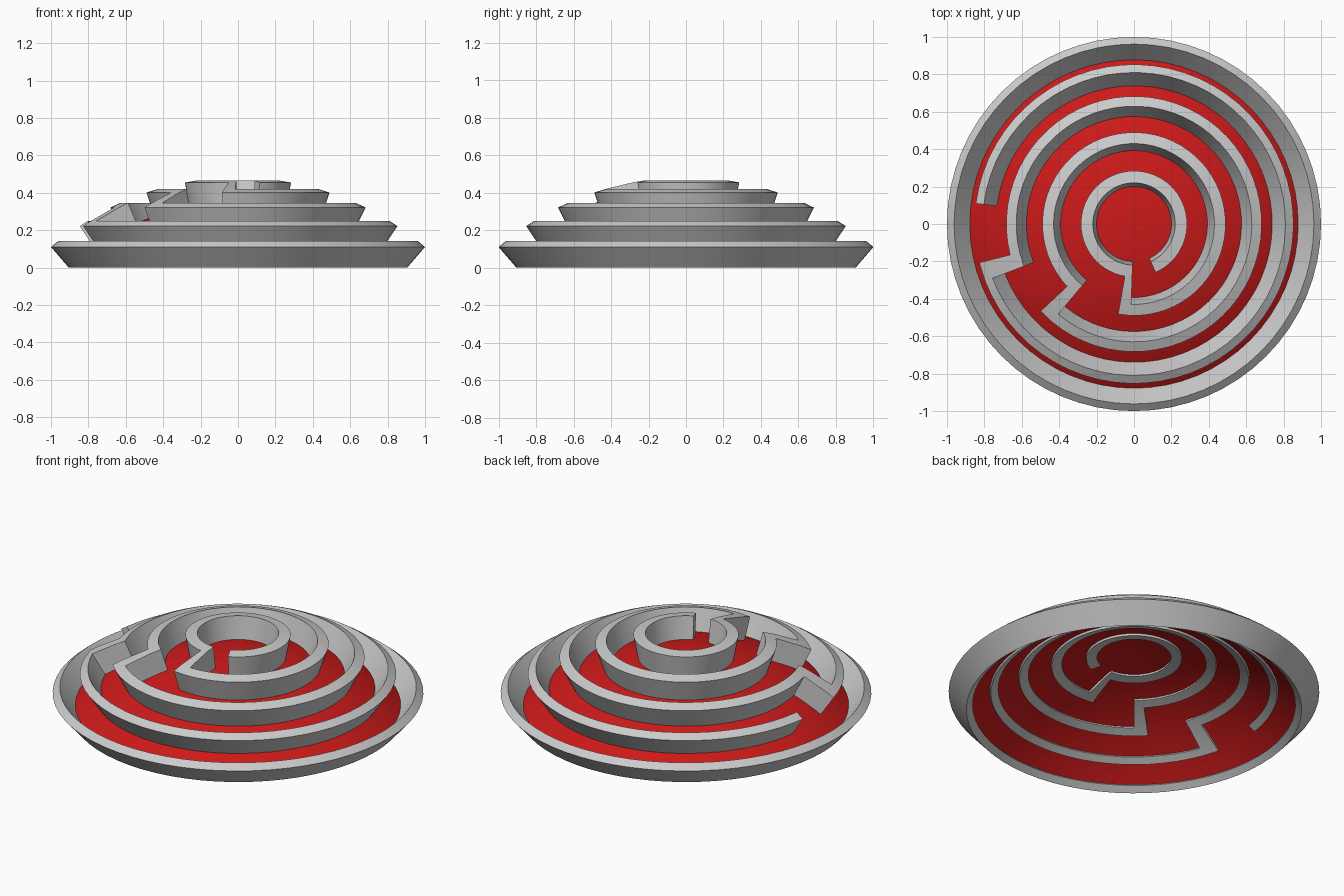
import bpy, bmesh, math
from mathutils import Vector

if "Cube" in bpy.data.objects:
    bpy.data.objects.remove(bpy.data.objects["Cube"])

CENTRE = Vector((0, 0, -1.05))       # centre of the sphere the dome is cut from
R_TOP = math.hypot(1.0, 1.16)        # radius through the wall tops
K_BASE = 0.905                       # wall foot radius / wall top radius
R_DOME = R_TOP * 0.913               # red shell radius
STEP = 360 / 64


def on_sphere(r, deg):
    """Point of the wall-top sphere at plan radius r and angle deg."""
    a = math.radians(deg)
    z = math.sqrt(R_TOP ** 2 - r * r) + CENTRE.z
    return Vector((r * math.cos(a), r * math.sin(a), z))


def cell(bm, r_out, r_in, a0, a1):
    corners = ((r_in, a0), (r_out, a0), (r_out, a1), (r_in, a1))
    bm.faces.new([bm.verts.new(on_sphere(r, a)) for r, a in corners])


def arc(bm, r_out, r_in, breaks):
    """Ring of cells passing through every break angle (ascending)."""
    for s, e in zip(breaks, breaks[1:]):
        n = max(1, round((e - s) / STEP))
        for i in range(n):
            cell(bm, r_out, r_in, s + (e - s) * i / n, s + (e - s) * (i + 1) / n)


def finish(bm, name):
    me = bpy.data.meshes.new(name)
    bm.to_mesh(me)
    bm.free()
    ob = bpy.data.objects.new(name, me)
    bpy.context.scene.collection.objects.link(ob)
    bpy.ops.object.select_all(action='DESELECT')
    ob.select_set(True)
    bpy.context.view_layer.objects.active = ob
    bpy.ops.object.shade_smooth_by_angle(angle=math.radians(30))
    return ob


def wall(bm, name):
    """Weld the top strip and pull it down toward the sphere centre."""
    bmesh.ops.remove_doubles(bm, verts=bm.verts[:], dist=1e-4)
    ext = bmesh.ops.extrude_face_region(bm, geom=bm.faces[:], use_keep_orig=True)
    for v in ext['geom']:
        if isinstance(v, bmesh.types.BMVert):
            v.co = CENTRE + (v.co - CENTRE) * K_BASE
    bmesh.ops.recalc_face_normals(bm, faces=bm.faces[:])
    return finish(bm, name)


# Outer rim: closed ring
bm = bmesh.new()
arc(bm, 1.0, 0.962, [0, 360])
wall(bm, "outer_rim")

# Maze wall: one continuous strip of four open rings
bm = bmesh.new()
rings = [
    (0.853, 0.81, [-166, -159, 172.6]),
    (0.683, 0.63, [-137, -130, 194, 201]),
    (0.490, 0.43, [-100, -92, 223, 230]),
    (0.284, 0.22, [-66, 260, 268]),
]
for r_out, r_in, breaks in rings:
    arc(bm, r_out, r_in, breaks)
# Links stepping inward from each ring to the next
for (_, r_in, breaks), (r_next, _, _) in zip(rings, rings[1:]):
    cell(bm, r_in, r_next, breaks[0], breaks[1])
wall(bm, "maze_wall")

# Red dome shell under the walls
bm = bmesh.new()
N, BANDS = 64, 12
polar_max = math.asin(0.642)
pole = bm.verts.new(CENTRE + Vector((0, 0, R_DOME)))
prev = None
for j in range(1, BANDS + 1):
    p = polar_max * j / BANDS
    loop = [bm.verts.new(CENTRE + R_DOME * Vector((
        math.sin(p) * math.cos(math.tau * i / N),
        math.sin(p) * math.sin(math.tau * i / N),
        math.cos(p)))) for i in range(N)]
    for i in range(N):
        k = (i + 1) % N
        if prev is None:
            bm.faces.new((pole, loop[i], loop[k]))
        else:
            bm.faces.new((prev[i], loop[i], loop[k], prev[k]))
    prev = loop
dome = finish(bm, "dome_floor")
red = bpy.data.materials.new("red")
red.diffuse_color = (0.6, 0.01, 0.01, 1)
red.use_nodes = True
red.node_tree.nodes["Principled BSDF"].inputs["Base Color"].default_value = red.diffuse_color
dome.data.materials.append(red)
